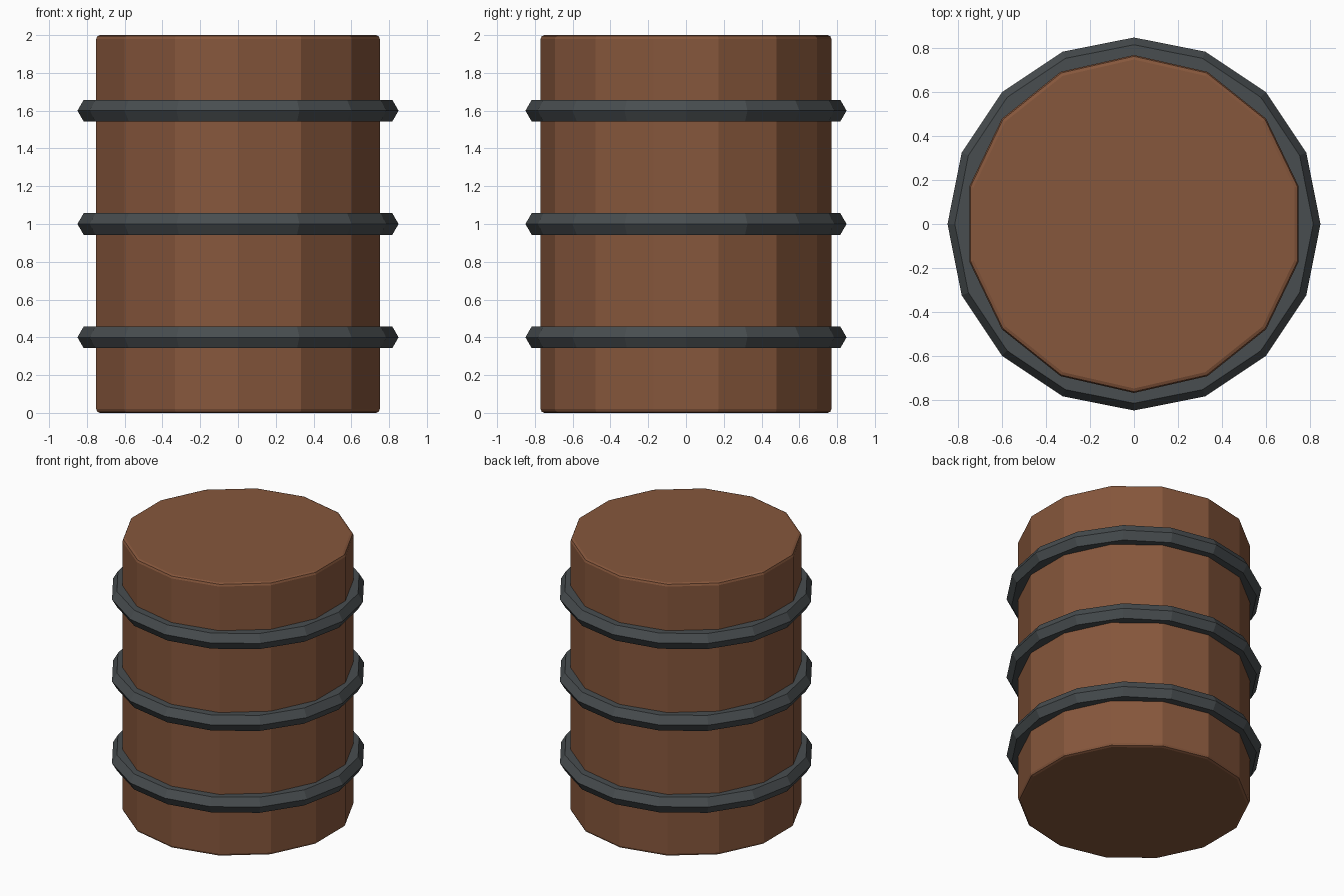
import bpy
import math

if "Cube" in bpy.data.objects:
    bpy.data.objects.remove(bpy.data.objects["Cube"])


def paint(obj, name, color):
    mat = bpy.data.materials.get(name) or bpy.data.materials.new(name)
    mat.diffuse_color = color
    mat.use_nodes = True
    mat.node_tree.nodes["Principled BSDF"].inputs["Base Color"].default_value = mat.diffuse_color
    obj.data.materials.append(mat)


# Wooden body: 14-sided drum with softened rims
bpy.ops.mesh.primitive_cylinder_add(vertices=14, radius=0.77, depth=2.0, location=(0, 0, 1))
body = bpy.context.object
body.name = "barrel_body"
paint(body, "wood", (0.24, 0.095, 0.045, 1))
bevel = body.modifiers.new("rim_bevel", "BEVEL")
bevel.width = 0.02
bevel.segments = 2
bevel.limit_method = "ANGLE"
bevel.angle_limit = math.radians(40)

# Metal hoops: 16-sided rings with a hexagonal section
for label, z in (("lower", 0.4), ("middle", 1.0), ("upper", 1.6)):
    bpy.ops.mesh.primitive_torus_add(
        major_segments=16, minor_segments=6,
        major_radius=0.784, minor_radius=0.066, location=(0, 0, z))
    hoop = bpy.context.object
    hoop.name = label + "_hoop"
    hoop.data.shade_flat()
    paint(hoop, "metal", (0.065, 0.075, 0.08, 1))
